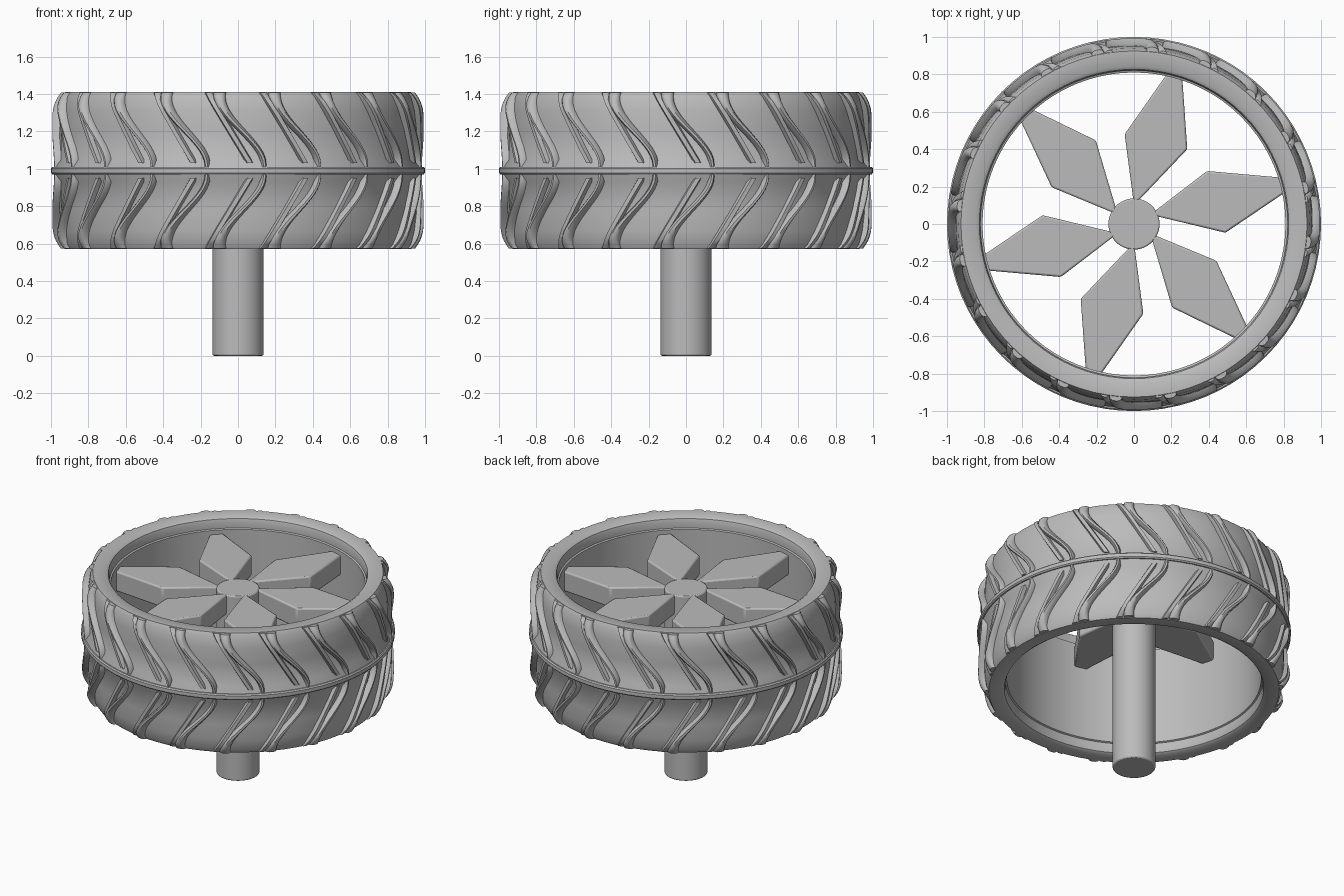
import bpy, bmesh, math
from mathutils import Matrix

cube = bpy.data.objects.get("Cube")
if cube:
    bpy.data.objects.remove(cube, do_unlink=True)

MID = 0.99        # height of the tyre's centre line
HALF = 0.42       # half the tyre width
REPEATS = 20      # tread pattern repeats

grey = bpy.data.materials.new("plain grey")
grey.use_nodes = True
grey.diffuse_color = (0.5, 0.5, 0.5, 1)
grey.node_tree.nodes["Principled BSDF"].inputs["Base Color"].default_value = (0.5, 0.5, 0.5, 1)


def finish(name, bm, angle=35, bevel=0):
    bmesh.ops.recalc_face_normals(bm, faces=bm.faces)
    mesh = bpy.data.meshes.new(name)
    bm.to_mesh(mesh)
    bm.free()
    obj = bpy.data.objects.new(name, mesh)
    bpy.context.collection.objects.link(obj)
    mesh.materials.append(grey)
    if bevel:
        mod = obj.modifiers.new("soft edges", 'BEVEL')
        mod.width, mod.segments = bevel, 2
        mod.limit_method = 'ANGLE'
    bpy.ops.object.select_all(action='DESELECT')
    obj.select_set(True)
    bpy.context.view_layer.objects.active = obj
    bpy.ops.object.shade_smooth_by_angle(angle=math.radians(angle))
    return obj


def polar(r, a, z):
    return (r * math.sin(a), -r * math.cos(a), z)


def lathe(name, profile, steps=80):
    # Revolve a closed (radius, height) outline around z
    bm = bmesh.new()
    rings = [[bm.verts.new(polar(r, math.tau * i / steps, z)) for r, z in profile]
             for i in range(steps)]
    n = len(profile)
    for i in range(steps):
        a, b = rings[i], rings[(i + 1) % steps]
        for j in range(n):
            k = (j + 1) % n
            bm.faces.new((a[j], b[j], b[k], a[k]))
    return finish(name, bm)


# Tyre carcass: upper half outline, mirrored for the lower half
half = [(0.81, 0.34), (0.82, 0.345), (0.82, 0.385), (0.827, 0.408), (0.845, HALF),
        (0.925, HALF), (0.94, 0.395), (0.952, 0.32), (0.957, 0.21), (0.957, 0.06),
        (0.985, 0.02)]
outline = [(r, MID + t) for r, t in half] + [(r, MID - t) for r, t in reversed(half)]
lathe("tyre_body", outline)

# Thin ring around the centre line
lathe("centre_ring", [(0.95, MID - 0.02), (0.993, MID - 0.02), (1.0, MID - 0.012),
                      (1.0, MID + 0.012), (0.993, MID + 0.02), (0.95, MID + 0.02)])


def crown(t, top):
    # Outer radius of a tread rib, rounding over at the shoulder
    drop = max(0, t - 0.29) / (HALF - 0.29)
    return top - 0.045 * drop ** 2.5


def wavy(t):
    u = min(1, max(0, (t - 0.03) / 0.37))
    return math.radians(8.2 - 14.2 * u * u * (3 - 2 * u)), 0.014 + 0.05 * t


def straight(t):
    return math.radians(3.8 - 36 * (t - 0.04)), 0.022


def tread(name, path, start, top, section):
    # Sweep a cross-section along the path, repeat it and mirror it
    bm = bmesh.new()
    rows = 18
    for n in range(REPEATS):
        turn = math.tau * n / REPEATS
        for side in (1, -1):
            strip = []
            for i in range(rows + 1):
                t = start + (HALF - 0.003 - start) * i / rows
                a, w = path(t)
                r = crown(t, top)
                strip.append([bm.verts.new(polar(0.915 + (r - 0.915) * h,
                                                 turn + a + w * s, MID + side * t))
                              for s, h in section])
            for p, q in zip(strip, strip[1:]):
                for j in range(len(section) - 1):
                    bm.faces.new((p[j], p[j + 1], q[j + 1], q[j]))
                bm.faces.new((p[-1], p[0], q[0], q[-1]))
            bm.faces.new(strip[0])
            bm.faces.new(strip[-1])
    return finish(name, bm, 45)


ROUND = [(-1, 0), (-1, 0.6), (-0.75, 0.85), (-0.35, 1), (0.35, 1), (0.75, 0.85), (1, 0.6), (1, 0)]
FLAT = [(-1, 0), (-1, 0.6), (-0.6, 1), (0.6, 1), (1, 0.6), (1, 0)]
tread("wavy_treads", wavy, 0.01, 0.993, ROUND)
tread("straight_treads", straight, 0.04, 0.98, FLAT)

# Axle with a hub end flush with the spokes
bm = bmesh.new()
bmesh.ops.create_cone(bm, cap_ends=True, segments=48, radius1=0.137, radius2=0.137,
                      depth=1.3, matrix=Matrix.Translation((0, 0, 0.65)))
finish("axle", bm, bevel=0.008)

# Six kite-shaped spokes
kite = [(0.0, 0.1), (0.285, 0.4), (0.258, 0.78), (0.185, 0.815), (-0.05, 0.48)]
for n in range(6):
    bm = bmesh.new()
    base = bm.faces.new([bm.verts.new((x, y, 1.16)) for x, y in kite])
    up = bmesh.ops.extrude_face_region(bm, geom=[base])
    bmesh.ops.translate(bm, vec=(0, 0, 0.14),
                        verts=[v for v in up["geom"] if isinstance(v, bmesh.types.BMVert)])
    bmesh.ops.rotate(bm, verts=bm.verts, matrix=Matrix.Rotation(math.tau * n / 6, 3, 'Z'))
    finish("spoke_%d" % (n + 1), bm, bevel=0.01)
